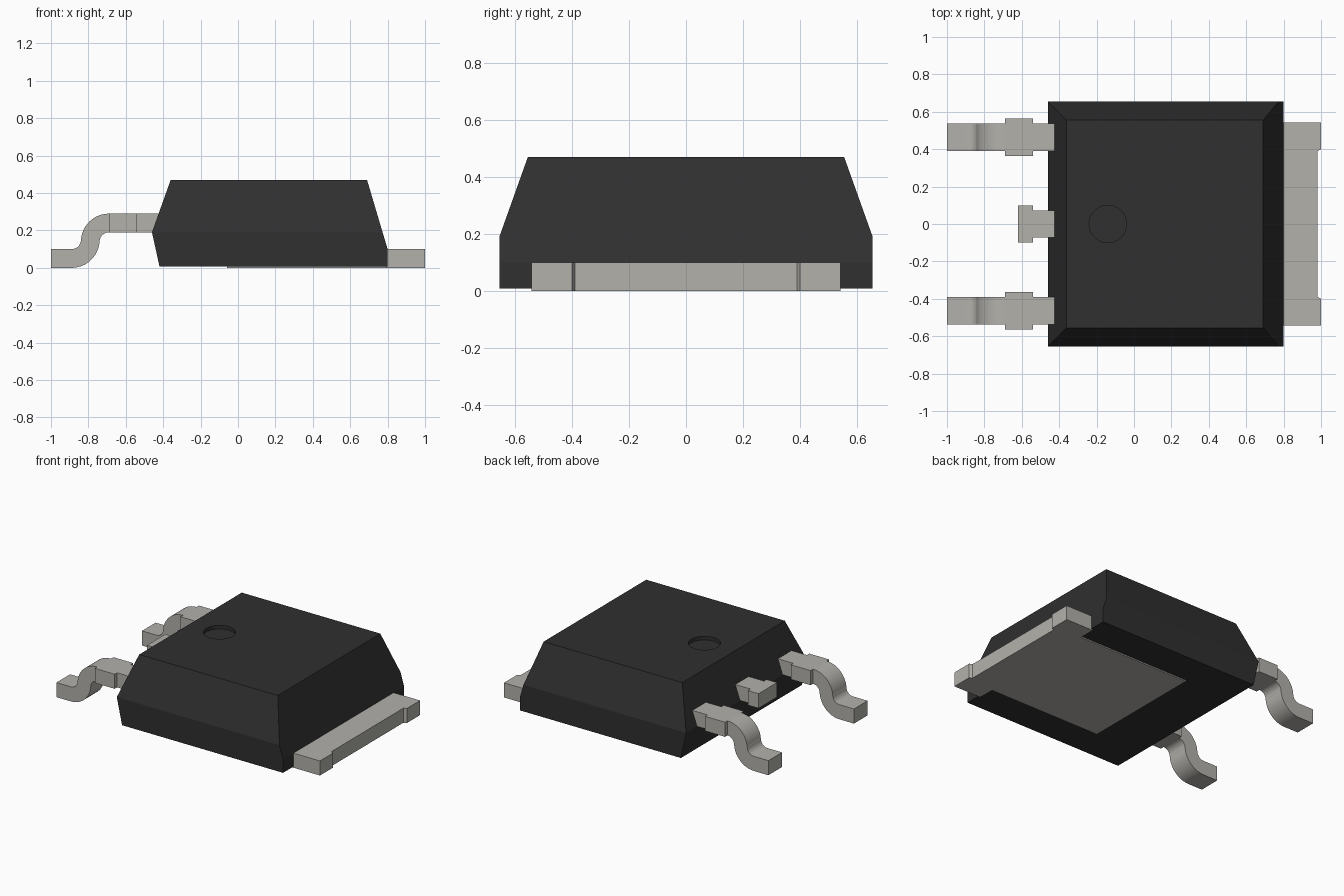
import bpy, bmesh
from math import sin, cos, radians
from mathutils import Vector

cube = bpy.data.objects.get("Cube")
if cube:
    bpy.data.objects.remove(cube, do_unlink=True)


def material(name, colour):
    m = bpy.data.materials.new(name)
    m.use_nodes = True
    m.diffuse_color = colour
    m.node_tree.nodes["Principled BSDF"].inputs["Base Color"].default_value = colour
    return m


plastic = material("black plastic", (0.029, 0.029, 0.029, 1))
metal = material("tinned metal", (0.45, 0.44, 0.41, 1))


def finish(bm, name, mat):
    bmesh.ops.recalc_face_normals(bm, faces=bm.faces)
    mesh = bpy.data.meshes.new(name)
    bm.to_mesh(mesh)
    bm.free()
    mesh.materials.append(mat)
    obj = bpy.data.objects.new(name, mesh)
    bpy.context.collection.objects.link(obj)
    return obj


def extrude(name, points, depth, mat):
    """Fill a closed outline and push it along the depth vector."""
    bm = bmesh.new()
    face = bm.faces.new([bm.verts.new(p) for p in points])
    new = bmesh.ops.extrude_face_region(bm, geom=[face])["geom"]
    bmesh.ops.translate(bm, vec=Vector(depth),
                        verts=[v for v in new if isinstance(v, bmesh.types.BMVert)])
    return finish(bm, name, mat)


def plan(name, half, z0, z1, y=0):
    """Slab from half an outline (x, y), mirrored across its centre line."""
    outline = half + [(x, -w) for x, w in reversed(half)]
    return extrude(name, [(x, y + w, z0) for x, w in outline], (0, 0, z1 - z0), metal)


def smooth(obj):
    bpy.ops.object.select_all(action="DESELECT")
    obj.select_set(True)
    bpy.context.view_layer.objects.active = obj
    bpy.ops.object.shade_smooth_by_angle(angle=radians(30))


# Moulded body: stacked rectangles as (z, left x, right x, half width)
bm = bmesh.new()
rings = []
for z, x0, x1, w in [(0.008, -0.42, 0.80, 0.655), (0.10, -0.44, 0.80, 0.655),
                     (0.19, -0.46, 0.773, 0.655), (0.47, -0.36, 0.69, 0.555)]:
    rings.append([bm.verts.new(p) for p in
                  ((x0, -w, z), (x1, -w, z), (x1, w, z), (x0, w, z))])
for low, high in zip(rings, rings[1:]):
    for i in range(4):
        j = (i + 1) % 4
        bm.faces.new((low[i], low[j], high[j], high[i]))
bm.faces.new(rings[0])
bm.faces.new(rings[-1])
body = finish(bm, "body", plastic)

# Round dimple marking the first pin
circle = [radians(a) for a in range(0, 360, 10)]
cutter = extrude("dimple_cutter",
                 [(-0.14 + 0.1 * cos(a), 0.1 * sin(a), 0.445) for a in circle],
                 (0, 0, 0.1), plastic)
cutter.hide_render = True
cutter.hide_set(True)
cut = body.modifiers.new("dimple", "BOOLEAN")
cut.operation = "DIFFERENCE"
cut.solver = "EXACT"
cut.object = cutter

# Heat tab with a shallow notch at its end and a narrower pad below the body
plan("heat_tab", [(-0.06, 0.43), (0.79, 0.43), (0.79, 0.542), (1.0, 0.542),
                  (1.0, 0.40), (0.98, 0.39)], 0, 0.10)

# Cut-off middle lead
plan("middle_lead", [(-0.62, 0.10), (-0.54, 0.10), (-0.54, 0.072), (-0.36, 0.072)],
     0.19, 0.29)


# Bent outer leads: a wide shoulder and an S-shaped foot
def arc(cx, cz, r, start, end, steps=12):
    for i in range(steps + 1):
        a = radians(start + (end - start) * i / steps)
        yield (cx + r * cos(a), cz + r * sin(a))


for side, y in (("right", -0.463), ("left", 0.463)):
    plan(side + "_lead_shoulder", [(-0.69, 0.10), (-0.54, 0.10), (-0.54, 0.074),
                                   (-0.36, 0.074)], 0.19, 0.29, y)
    profile = [(-1, 0.10), (-1, 0)]
    profile += arc(-0.89, 0.15, 0.15, -90, -3)
    profile += arc(-0.69, 0.14, 0.05, 177, 90)
    profile += arc(-0.69, 0.14, 0.15, 90, 177)
    profile += arc(-0.89, 0.15, 0.05, -3, -90)
    foot = extrude(side + "_lead_foot", [(x, y - 0.074, z) for x, z in profile],
                   (0, 0.148, 0), metal)
    smooth(foot)
